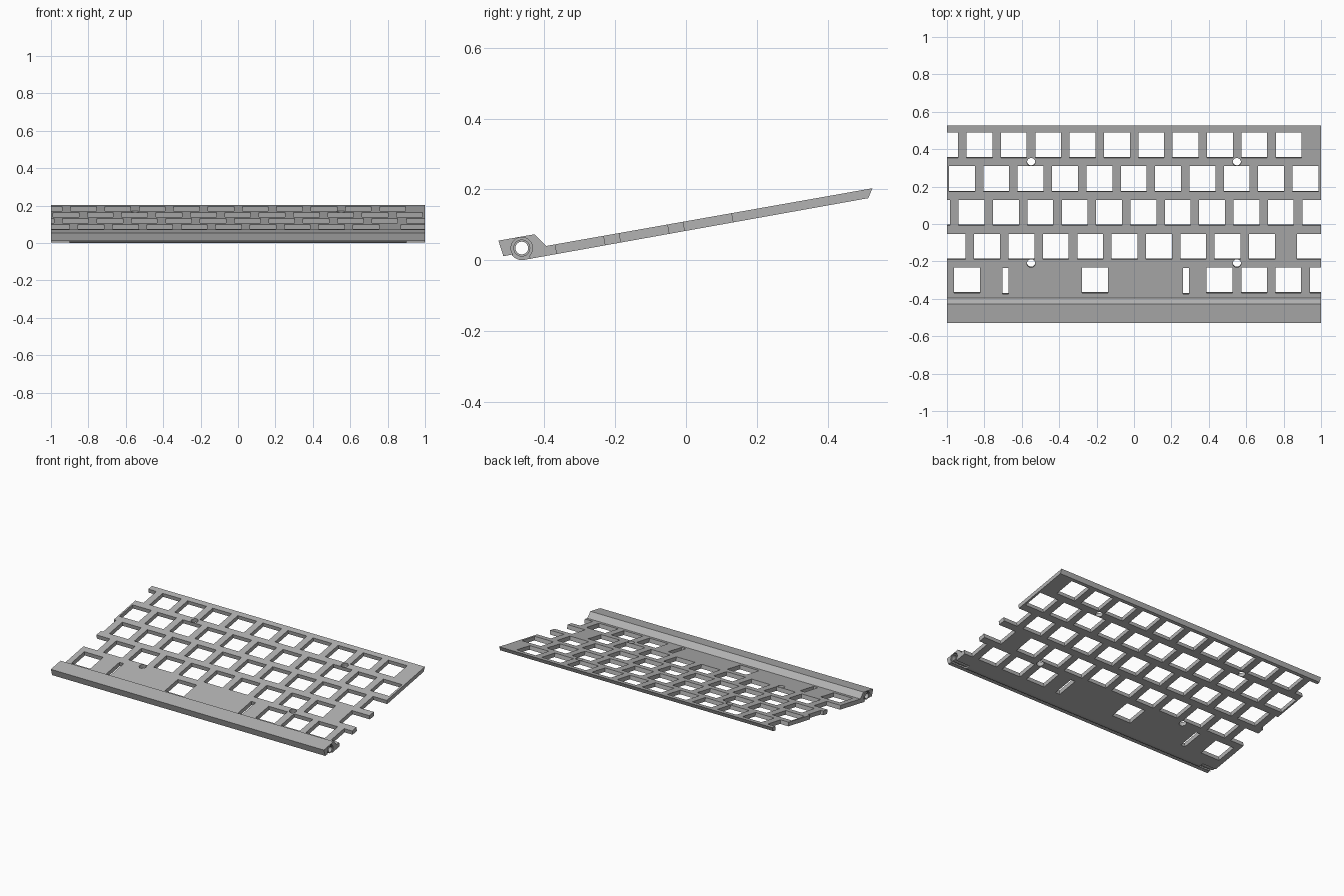
import bpy, bmesh, math
from mathutils import Matrix, Vector

cube = bpy.data.objects.get("Cube")
if cube:
    bpy.data.objects.remove(cube, do_unlink=True)

TILT = math.radians(10)
PITCH, HOLE = 0.1837, 0.138
ROD_Y, ROD_Z, KNUCKLE_R = -0.464, 0.034, 0.034

grey = bpy.data.materials.new("plain grey")
grey.use_nodes = True
colour = (0.45, 0.45, 0.45, 1)
grey.diffuse_color = colour
grey.node_tree.nodes["Principled BSDF"].inputs["Base Color"].default_value = colour


def make_object(name, bm):
    bmesh.ops.recalc_face_normals(bm, faces=bm.faces)
    mesh = bpy.data.meshes.new(name)
    bm.to_mesh(mesh)
    bm.free()
    obj = bpy.data.objects.new(name, mesh)
    mesh.materials.append(grey)
    bpy.context.collection.objects.link(obj)
    return obj


def add_box(bm, centre, size, tilt=TILT):
    m = (Matrix.Translation(centre) @ Matrix.Rotation(tilt, 4, 'X')
         @ Matrix.Diagonal((*size, 1)))
    bmesh.ops.create_cube(bm, size=1, matrix=m)


def add_cylinder(bm, centre, radius, depth, axis, angle, sides=32):
    m = Matrix.Translation(centre) @ Matrix.Rotation(angle, 4, axis)
    bmesh.ops.create_cone(bm, cap_ends=True, segments=sides, radius1=radius,
                          radius2=radius, depth=depth, matrix=m)


def cut(target, cutter):
    mod = target.modifiers.new("cut", 'BOOLEAN')
    mod.operation = 'DIFFERENCE'
    mod.solver = 'EXACT'
    mod.object = cutter
    bpy.context.view_layer.objects.active = target
    bpy.ops.object.modifier_apply(modifier=mod.name)
    bpy.data.objects.remove(cutter, do_unlink=True)


def on_plate(x, y):
    return Vector((x, y, 0.203 - math.tan(TILT) * (0.527 - y)))


# Plate and front bar: one cross-section swept across the width
profile = [(-0.53, 0.055), (-0.428, 0.073), (-0.395, 0.04), (0.527, 0.203), (0.515, 0.175)]
for i in range(11):
    a = math.radians(-80 - 67 * i / 10)
    profile.append((ROD_Y + KNUCKLE_R * math.cos(a), ROD_Z + KNUCKLE_R * math.sin(a)))
profile.append((-0.516, 0.011))
bm = bmesh.new()
section = bm.faces.new([bm.verts.new((-1, y, z)) for y, z in profile])
swept = bmesh.ops.extrude_face_region(bm, geom=[section])
bmesh.ops.translate(bm, vec=(2, 0, 0),
                    verts=[v for v in swept["geom"] if isinstance(v, bmesh.types.BMVert)])
plate = make_object("key_plate", bm)

# Square key openings: first x and count for each staggered row
bm = bmesh.new()
row_step = PITCH * math.cos(TILT)
rows = [(-1.01, 11), (-0.92, 11), (-1.052, 12), (-0.969, 10)]
keys = [(x0 + PITCH * k, r) for r, (x0, n) in enumerate(rows) for k in range(n)]
keys += [(0.941, 3)] + [(x, 4) for x in (-0.893, -0.208, 0.457, 0.643, 0.825, 1.01)]
for x, r in keys:
    add_box(bm, on_plate(x, 0.422 - row_step * r), (HOLE, HOLE, 0.1))
# Narrow stabiliser slots
for x in (-0.688, 0.278):
    add_box(bm, on_plate(x, -0.305), (0.032, 0.142, 0.1))
cut(plate, make_object("key_cutter", bm))

# Round mounting holes
bm = bmesh.new()
for x in (-0.55, 0.55):
    for y in (0.331, -0.211):
        add_cylinder(bm, on_plate(x, y), 0.022, 0.1, 'X', TILT)
cut(plate, make_object("mount_cutter", bm))

# Recesses at both ends of the bar, open underneath
bm = bmesh.new()
for side in (-1, 1):
    add_cylinder(bm, (side * 0.96, ROD_Y, ROD_Z), 0.0305, 0.12, 'Y', math.pi / 2)
cut(plate, make_object("recess_cutter", bm))
bm = bmesh.new()
for side in (-1, 1):
    add_box(bm, (side * 0.96, ROD_Y, 0.003), (0.12, 0.046, 0.036))
cut(plate, make_object("underside_cutter", bm))

# Rod channel through the whole bar
bm = bmesh.new()
add_cylinder(bm, (0, ROD_Y, ROD_Z), 0.018, 2.2, 'Y', math.pi / 2)
cut(plate, make_object("channel_cutter", bm))

# Hinge tubes in the end recesses
parts = [plate]
for side, label in ((1, "left"), (-1, "right")):
    bm = bmesh.new()
    add_cylinder(bm, (side * 0.949, ROD_Y, ROD_Z), 0.024, 0.102, 'Y', math.pi / 2)
    tube = make_object(label + "_hinge_tube", bm)
    bm = bmesh.new()
    add_cylinder(bm, (side * 0.95, ROD_Y, ROD_Z), 0.018, 0.3, 'Y', math.pi / 2)
    cut(tube, make_object("bore_cutter", bm))
    parts.append(tube)

bpy.ops.object.select_all(action='DESELECT')
for obj in parts:
    obj.select_set(True)
bpy.context.view_layer.objects.active = plate
bpy.ops.object.shade_smooth_by_angle(angle=math.radians(25))
